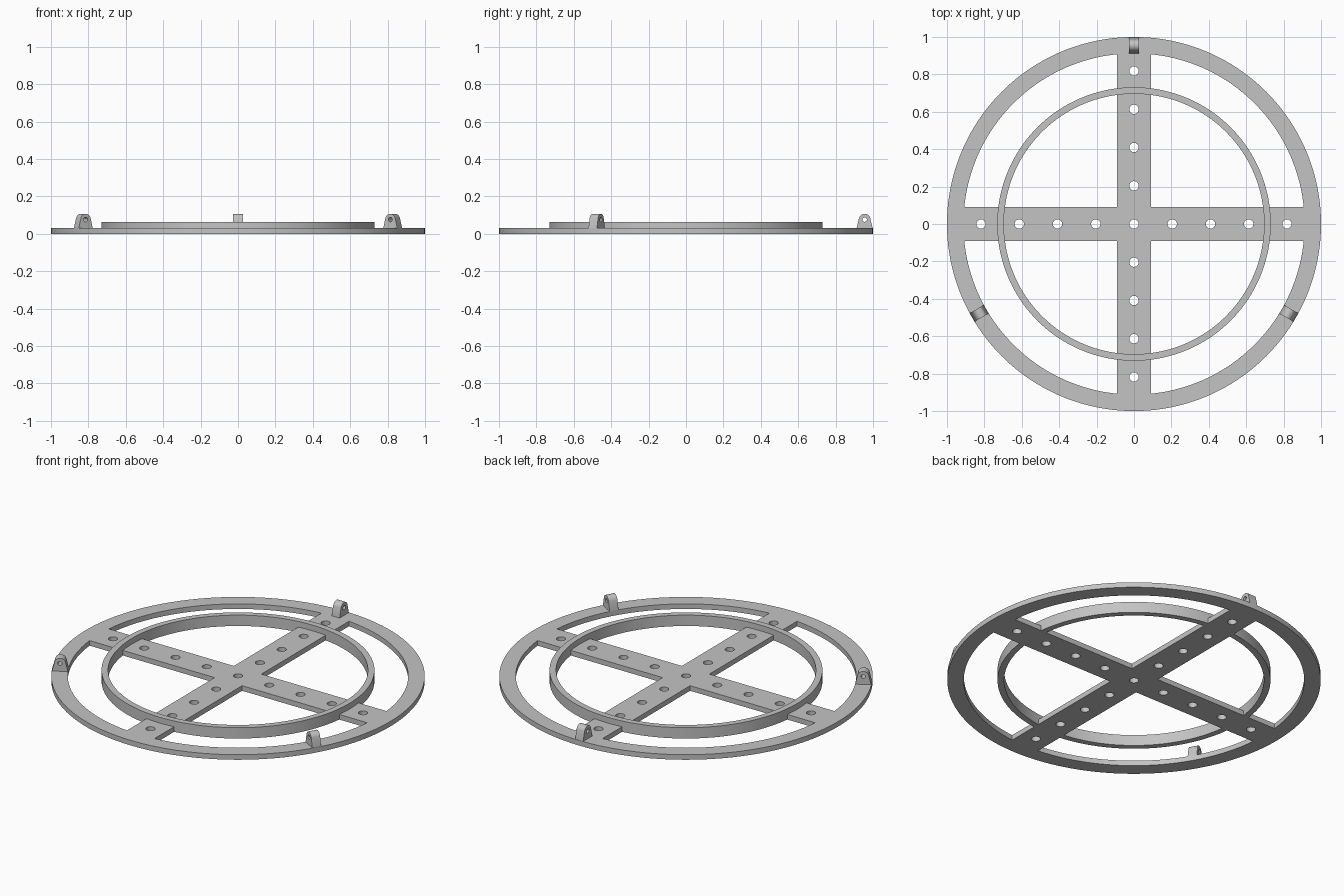
import bpy, bmesh
from math import cos, sin, pi, sqrt, asin, acos, atan2, radians
from mathutils import Matrix, Vector

if "Cube" in bpy.data.objects:
    bpy.data.objects.remove(bpy.data.objects["Cube"])

grey = bpy.data.materials.new("light_grey")
grey.use_nodes = True
COLOUR = (0.55, 0.55, 0.55, 1)
grey.diffuse_color = COLOUR
grey.node_tree.nodes["Principled BSDF"].inputs["Base Color"].default_value = COLOUR


def arc(radius, start, end, steps, cx=0, cy=0):
    return [(cx + radius * cos(start + (end - start) * i / steps),
             cy + radius * sin(start + (end - start) * i / steps))
            for i in range(steps + 1)]


def circle(radius, steps, cx=0, cy=0):
    return arc(radius, 0, 2 * pi, steps, cx, cy)[:-1]


def plate(name, outlines, thickness, matrix):
    """Extrude closed outlines; outlines inside the first become holes."""
    curve = bpy.data.curves.new(name, "CURVE")
    curve.dimensions = "2D"
    curve.fill_mode = "BOTH"
    curve.extrude = thickness / 2
    for points in outlines:
        spline = curve.splines.new("POLY")
        spline.points.add(len(points) - 1)
        for p, (x, y) in zip(spline.points, points):
            p.co = (x, y, 0, 1)
        spline.use_cyclic_u = True
    source = bpy.data.objects.new(name + "_outline", curve)
    bpy.context.collection.objects.link(source)
    graph = bpy.context.evaluated_depsgraph_get()
    mesh = bpy.data.meshes.new_from_object(source.evaluated_get(graph))
    bpy.data.objects.remove(source)
    bpy.data.curves.remove(curve)

    bm = bmesh.new()
    bm.from_mesh(mesh)
    bmesh.ops.remove_doubles(bm, verts=bm.verts, dist=1e-5)
    bm.transform(matrix)
    bmesh.ops.recalc_face_normals(bm, faces=bm.faces)
    bm.to_mesh(mesh)
    bm.free()
    mesh.materials.clear()
    mesh.materials.append(grey)
    obj = bpy.data.objects.new(name, mesh)
    bpy.context.collection.objects.link(obj)
    bpy.ops.object.select_all(action="DESELECT")
    obj.select_set(True)
    bpy.context.view_layer.objects.active = obj
    bpy.ops.object.shade_smooth_by_angle(angle=radians(30))
    return obj


# Base: rim and cross in one plate, with four windows and a row of holes per arm
BASE, RIM_INNER, ARM = 0.03, 0.912, 0.09
corner = asin(ARM / RIM_INNER)
window = [(ARM, ARM)] + arc(RIM_INNER, corner, pi / 2 - corner, 40)
outlines = [circle(1, 160)]
for k in range(4):
    c, s = cos(k * pi / 2), sin(k * pi / 2)
    outlines.append([(x * c - y * s, x * s + y * c) for x, y in window])
    outlines += [circle(0.025, 24, c * 0.2045 * n, s * 0.2045 * n) for n in range(1, 5)]
outlines.append(circle(0.025, 24))
plate("base_frame", outlines, BASE, Matrix.Translation((0, 0, BASE / 2)))

# Raised inner ring
RING_H = 0.064
plate("inner_ring", [circle(0.731, 160), circle(0.696, 160)], RING_H,
      Matrix.Translation((0, 0, RING_H / 2)))

# Lugs: tapered arch with a pin hole, standing on the rim
HALF, TOP_R, PIN_Z = 0.043, 0.031, 0.076
drop = PIN_Z - BASE
tangent = acos(TOP_R / sqrt(HALF ** 2 + drop ** 2)) - atan2(drop, HALF)
arch = arc(TOP_R, tangent, pi - tangent, 20, 0, PIN_Z)
foot = [(-HALF, BASE), (-HALF, BASE - 0.005), (HALF, BASE - 0.005), (HALF, BASE)]
for name, angle in (("back_lug", 90), ("right_lug", 210), ("left_lug", 330)):
    radial = Vector((cos(radians(angle)), sin(radians(angle)), 0))
    up = Vector((0, 0, 1))
    frame = Matrix((radial, up, radial.cross(up))).transposed().to_4x4()
    plate(name, [arch + foot, circle(0.012, 20, 0, PIN_Z)], 0.052,
          Matrix.Translation(radial * 0.955) @ frame)
